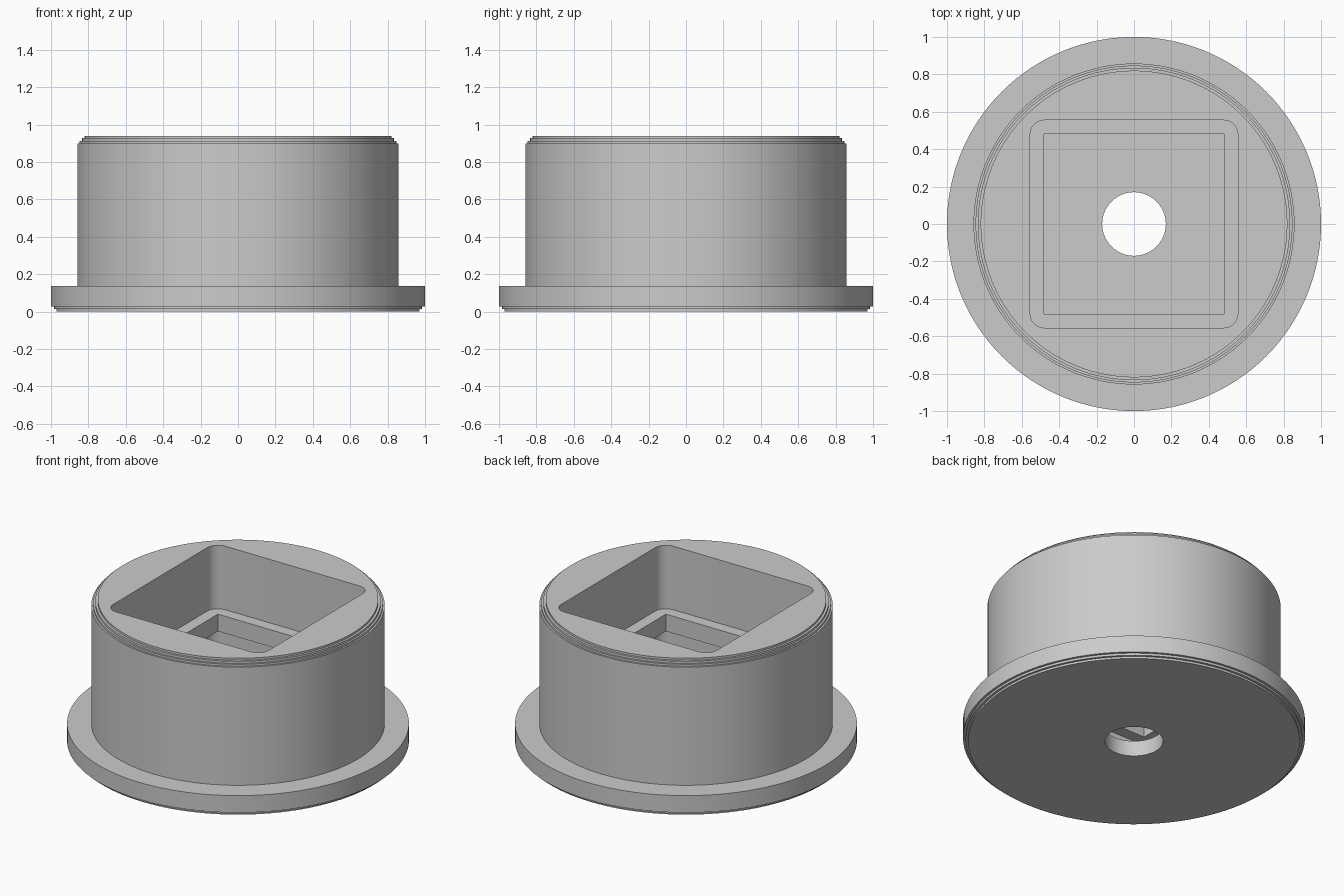
import bpy, bmesh, math

if "Cube" in bpy.data.objects:
    bpy.data.objects.remove(bpy.data.objects["Cube"], do_unlink=True)

grey = bpy.data.materials.new("plain_grey")
grey.use_nodes = True
grey.diffuse_color = (0.6, 0.6, 0.6, 1)
grey.node_tree.nodes["Principled BSDF"].inputs["Base Color"].default_value = (0.6, 0.6, 0.6, 1)

SEGMENTS = 128


def make_object(name, bm):
    bmesh.ops.recalc_face_normals(bm, faces=bm.faces)
    mesh = bpy.data.meshes.new(name)
    bm.to_mesh(mesh)
    bm.free()
    mesh.materials.append(grey)
    obj = bpy.data.objects.new(name, mesh)
    bpy.context.collection.objects.link(obj)
    return obj


def lathe(name, profile):
    """Closed solid of revolution from (radius, height) points."""
    bm = bmesh.new()
    rings = []
    for r, z in profile:
        rings.append([bm.verts.new((r * math.cos(a), r * math.sin(a), z))
                      for a in (math.tau * i / SEGMENTS for i in range(SEGMENTS))])
    for low, high in zip(rings, rings[1:]):
        for i in range(SEGMENTS):
            j = (i + 1) % SEGMENTS
            bm.faces.new((low[i], low[j], high[j], high[i]))
    bm.faces.new(rings[0])
    bm.faces.new(rings[-1])
    return make_object(name, bm)


def square_prism(name, half, z0, z1, radius=0.0):
    """Upright square block, with rounded corners if a radius is given."""
    bm = bmesh.new()
    steps = 8 if radius else 0
    outline = []
    for corner in range(4):
        mid = math.pi / 4 + corner * math.pi / 2
        cx = math.copysign(half - radius, math.cos(mid))
        cy = math.copysign(half - radius, math.sin(mid))
        for s in range(steps + 1):
            a = corner * math.pi / 2 + (s / steps * math.pi / 2 if steps else 0)
            outline.append((cx + radius * math.cos(a), cy + radius * math.sin(a)))
    base = bm.faces.new([bm.verts.new((x, y, z0)) for x, y in outline])
    top = bmesh.ops.extrude_face_region(bm, geom=[base], use_keep_orig=True)["geom"]
    bmesh.ops.translate(bm, vec=(0, 0, z1 - z0),
                        verts=[v for v in top if isinstance(v, bmesh.types.BMVert)])
    return make_object(name, bm)


# Flanged round body with small stepped edges at foot and rim
body = lathe("flanged_body", [
    (0.97, 0), (0.97, 0.013), (0.985, 0.013), (0.985, 0.027), (1, 0.027),
    (1, 0.137), (0.858, 0.137), (0.858, 0.9), (0.847, 0.9), (0.847, 0.913),
    (0.835, 0.913), (0.835, 0.927), (0.82, 0.927), (0.82, 0.94)])

# Upper pocket, square opening in the inner plate, lower chamber, floor hole
cutters = [
    square_prism("upper_pocket_cutter", 0.555, 0.53, 1.1, 0.075),
    square_prism("plate_opening_cutter", 0.48, 0.3, 0.7),
    square_prism("lower_chamber_cutter", 0.555, 0.1, 0.42, 0.075),
    lathe("floor_hole_cutter", [(0.17, -0.1), (0.17, 0.25)]),
]
bpy.ops.object.select_all(action="DESELECT")
bpy.context.view_layer.objects.active = body
body.select_set(True)
for cutter in cutters:
    cutter.hide_render = True
    cut = body.modifiers.new(cutter.name, "BOOLEAN")
    cut.operation = "DIFFERENCE"
    cut.solver = "EXACT"
    cut.object = cutter
    bpy.ops.object.modifier_apply(modifier=cut.name)
    bpy.data.objects.remove(cutter, do_unlink=True)

bpy.ops.object.shade_smooth_by_angle(angle=math.radians(30))
